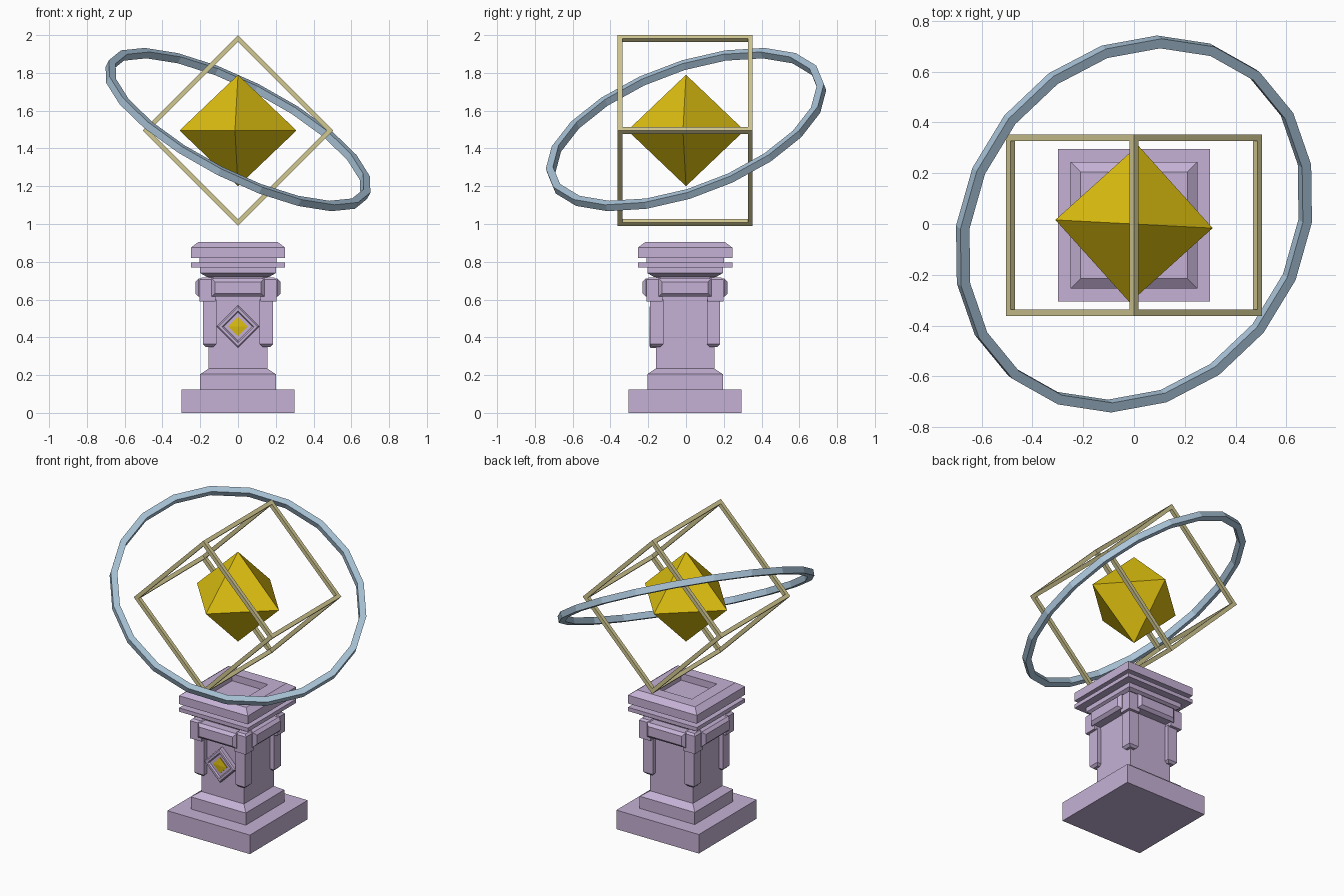
import bpy, bmesh, math
from mathutils import Vector, Matrix

old = bpy.data.objects.get("Cube")
if old:
    bpy.data.objects.remove(old, do_unlink=True)

OFF = Vector((0, -0.005, 0))      # pedestal and frame sit slightly forward
CENTRE = Vector((0, -0.005, 1.495))


def material(name, srgb):
    rgba = [((c + 0.055) / 1.055) ** 2.4 if c > 0.04 else c / 12.92 for c in srgb] + [1]
    m = bpy.data.materials.new(name)
    m.use_nodes = True
    m.diffuse_color = rgba
    m.node_tree.nodes["Principled BSDF"].inputs["Base Color"].default_value = rgba
    return m


LILAC = material("lilac stone", (0.77, 0.695, 0.835))
GOLD = material("gold crystal", (0.86, 0.745, 0.06))
BLUE = material("pale blue metal", (0.665, 0.77, 0.85))
SAND = material("sand metal", (0.82, 0.785, 0.57))


def finish(bm, name, mat):
    bmesh.ops.recalc_face_normals(bm, faces=bm.faces)
    me = bpy.data.meshes.new(name)
    bm.to_mesh(me)
    bm.free()
    me.materials.append(mat)
    ob = bpy.data.objects.new(name, me)
    bpy.context.collection.objects.link(ob)
    return ob


def add_box(bm, lo, hi, matrix=Matrix()):
    lo, hi = Vector(lo), Vector(hi)
    m = matrix @ Matrix.Translation((lo + hi) / 2) @ Matrix.Diagonal((*(hi - lo), 1))
    return bmesh.ops.create_cube(bm, size=1, matrix=m)["verts"]


def chamfer(bm, edges, width):
    bmesh.ops.bevel(bm, geom=edges, offset=width, segments=1, affect='EDGES')


def square_loft(name, mat, profile, matrix):
    """Stack of squares given as (half width, height), capped at both ends."""
    bm = bmesh.new()
    rings = [[bm.verts.new(matrix @ Vector((sx * h, sy * h, z)))
              for sx, sy in ((-1, -1), (1, -1), (1, 1), (-1, 1))] for h, z in profile]
    for a, b in zip(rings, rings[1:]):
        for i in range(4):
            j = (i + 1) % 4
            bm.faces.new((a[i], a[j], b[j], b[i]))
    bm.faces.new(rings[0])
    bm.faces.new(rings[-1])
    return finish(bm, name, mat)


# Pedestal: plinth, step, shaft, cap and recessed top
square_loft("pedestal", LILAC, [
    (0.3, 0), (0.3, 0.125), (0.2, 0.125), (0.2, 0.205), (0.155, 0.235),
    (0.155, 0.72), (0.165, 0.72), (0.2, 0.74), (0.2, 0.77), (0.25, 0.77),
    (0.25, 0.795), (0.205, 0.795), (0.205, 0.82), (0.25, 0.82), (0.25, 0.875),
    (0.21, 0.905), (0.13, 0.905), (0.13, 0.86)], Matrix.Translation(OFF))

# Corner posts with capitals, and bulging bands between them
for k, side in enumerate(("front", "left", "back", "right")):
    turn = Matrix.Translation(OFF) @ Matrix.Rotation(k * math.pi / 2, 4, 'Z')

    bm = bmesh.new()
    vs = add_box(bm, (0.115, -0.185, 0.35), (0.185, -0.115, 0.6), turn)
    chamfer(bm, [e for e in bm.edges if all(v.co.z < 0.4 for v in e.verts)], 0.014)
    finish(bm, side + "_corner_post", LILAC)

    bm = bmesh.new()
    add_box(bm, (0.12, -0.203, 0.59), (0.203, -0.12, 0.718), turn)
    chamfer(bm, [e for e in bm.edges if all(v.co.z > 0.7 for v in e.verts)], 0.012)
    finish(bm, side + "_corner_capital", LILAC)

    bm = bmesh.new()
    add_box(bm, (-0.14, -0.226, 0.615), (0.14, -0.15, 0.712), turn)
    inv = turn.inverted()
    chamfer(bm, [e for e in bm.edges if all((inv @ v.co).y < -0.2 for v in e.verts)], 0.018)
    finish(bm, side + "_band", LILAC)

# Diamond badge on the front of the shaft
badge = (Matrix.Translation((0, -0.15, 0.457)) @ Matrix.Rotation(math.pi / 2, 4, 'X')
         @ Matrix.Rotation(math.pi / 4, 4, 'Z'))
square_loft("badge_frame", LILAC,
            [(0.08, 0), (0.08, 0.037), (0.073, 0.044), (0.06, 0.044), (0.054, 0.034)], badge)
square_loft("badge_gem", GOLD, [(0.036, 0.03), (0.036, 0.038), (0.002, 0.042)], badge)

# Floating crystal: an octahedron
bm = bmesh.new()
bmesh.ops.create_cone(bm, segments=4, radius1=0.31, radius2=0, depth=0.295,
                      cap_ends=False, matrix=Matrix.Translation((0, 0, 0.1475)))
bmesh.ops.mirror(bm, geom=bm.verts[:] + bm.edges[:] + bm.faces[:], axis='Z', merge_dist=0.001)
corner = max(bm.verts, key=lambda v: v.co.x - abs(v.co.y)).co
spin = -math.radians(3) - math.atan2(corner.y, corner.x)
bm.transform(Matrix.Translation((0, 0, CENTRE.z)) @ Matrix.Rotation(spin, 4, 'Z'))
finish(bm, "crystal", GOLD)

# Open cube of twelve square bars, standing on one edge
H, T = 0.357, 0.025
tilt = Matrix.Translation(CENTRE) @ Matrix.Rotation(math.pi / 4, 4, 'Y')
bm = bmesh.new()
for axis in range(3):
    for s in (-1, 1):
        for t in (-1, 1):
            lo, hi = [0, 0, 0], [0, 0, 0]
            inset = 0 if axis == 1 else T
            lo[axis], hi[axis] = -H + inset, H - inset
            if axis == 2:
                lo[axis], hi[axis] = -H + T, H - T
            if axis == 0:
                lo[axis], hi[axis] = -H + T, H - T
            for other, sign in zip([a for a in range(3) if a != axis], (s, t)):
                lo[other], hi[other] = sorted((sign * H, sign * (H - T)))
            add_box(bm, lo, hi, tilt)
finish(bm, "cube_frame", SAND)

# Tilted ring of twenty straight pieces with a square section
normal = Vector((0.433, -0.316, 0.844)).normalized()
u = Vector((0.1, 0.742, 0))
u = (u - normal * (u.dot(normal) / 1)).normalized()
u = Vector((0.1, 0.742, -(normal.x * 0.1 + normal.y * 0.742) / normal.z)).normalized()
v = normal.cross(u)
N, R, W = 20, 0.776, 0.04
bm = bmesh.new()
loops = []
for i in range(N):
    a = 2 * math.pi * i / N
    d = u * math.cos(a) + v * math.sin(a)
    loops.append([bm.verts.new(Vector((0, 0, 1.5)) + d * r + normal * h)
                  for r, h in ((R, -W / 2), (R, W / 2), (R - W, W / 2), (R - W, -W / 2))])
for i in range(N):
    a, b = loops[i], loops[(i + 1) % N]
    for j in range(4):
        k = (j + 1) % 4
        bm.faces.new((a[j], a[k], b[k], b[j]))
finish(bm, "orbit_ring", BLUE)
